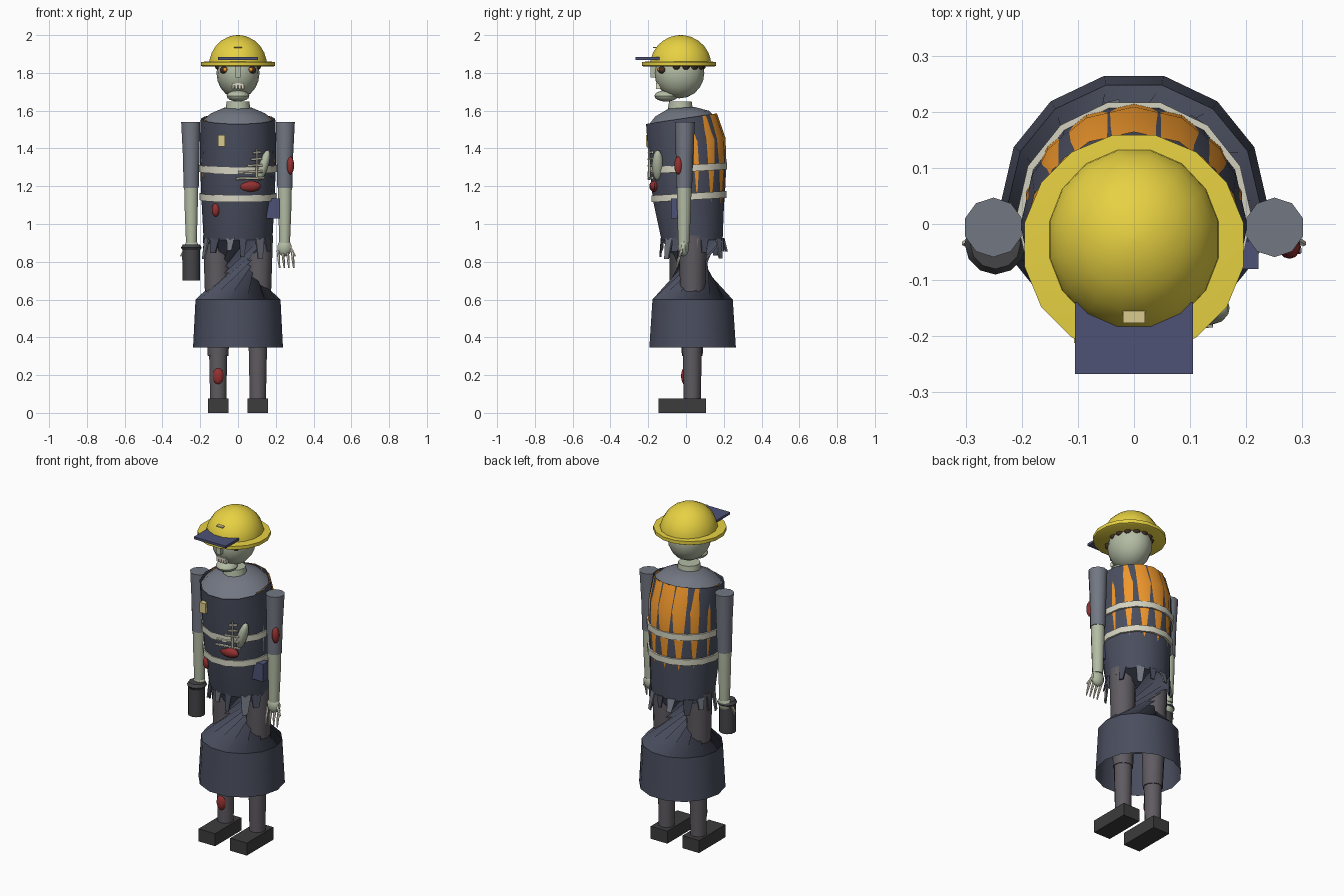
import bpy, bmesh, math, random
from mathutils import Vector

if "Cube" in bpy.data.objects:
    bpy.data.objects.remove(bpy.data.objects["Cube"])
random.seed(4)
mats = {}
COL = dict(navy=(.068, .076, .112), orange=(.87, .31, .025), cream=(.66, .65, .53), skin=(.45, .50, .37),
           sleeve=(.17, .185, .225), trouser=(.115, .105, .12), dark=(.045, .045, .045), steel=(.06, .06, .065),
           red=(.30, .03, .03), blue=(.075, .085, .18), yellow=(.80, .64, .055), hair=(.06, .03, .02),
           tan=(.70, .60, .27), bone=(.72, .69, .56))


def mat(key):
    if key not in mats:
        mats[key] = bpy.data.materials.new(key)
        mats[key].diffuse_color = (*COL[key], 1)
    return mats[key]


def finish(name, bm, color, smooth=True):
    bmesh.ops.recalc_face_normals(bm, faces=bm.faces)
    me = bpy.data.meshes.new(name)
    bm.to_mesh(me)
    bm.free()
    ob = bpy.data.objects.new(name, me)
    bpy.context.collection.objects.link(ob)
    me.materials.append(mat(color))
    if smooth:
        bpy.ops.object.select_all(action='DESELECT')
        ob.select_set(True)
        bpy.context.view_layer.objects.active = ob
        bpy.ops.object.shade_smooth_by_angle(angle=math.radians(40))
    return ob


def loft(name, rings, color, n=14, phase=0.5, caps=True, twist=None):
    """rings: (cx, cy, cz, rx, ry, tilt); twist = (ring index, step offset)"""
    bm = bmesh.new()
    loops = []
    for cx, cy, cz, rx, ry, tilt in rings:
        angs = [(k + phase) * math.tau / n for k in range(n)]
        loops.append([bm.verts.new((cx + rx * math.sin(a), cy + ry * math.cos(a), cz + tilt * math.cos(a)))
                      for a in angs])
    off = 0
    for i in range(len(loops) - 1):
        a, b = loops[i], loops[i + 1]
        s = twist[1] if twist and twist[0] == i else 0
        for k in range(n):
            bm.faces.new((a[k], a[(k + 1) % n], b[(k + 1 + s) % n], b[(k + s) % n]))
    if caps:
        bm.faces.new(loops[0])
        bm.faces.new(loops[-1])
    return finish(name, bm, color)


def tube(name, pts, color, n=10, phase=0):
    return loft(name, [(x, y, z, r, r, 0) for x, y, z, r in pts], color, n, phase)


def ball(name, c, r, color, seg=12, rot=0):
    bm = bmesh.new()
    bmesh.ops.create_uvsphere(bm, u_segments=seg, v_segments=max(6, seg // 2 + 2), radius=1)
    bmesh.ops.scale(bm, vec=r, verts=bm.verts)
    ob = finish(name, bm, color)
    ob.location, ob.rotation_euler = c, (0, rot, 0)
    return ob


def box(name, lo, hi, color, rot=(0, 0, 0)):
    bm = bmesh.new()
    bmesh.ops.create_cube(bm, size=1)
    bmesh.ops.scale(bm, vec=[h - l for l, h in zip(lo, hi)], verts=bm.verts)
    ob = finish(name, bm, color, False)
    ob.location, ob.rotation_euler = [(l + h) / 2 for l, h in zip(lo, hi)], rot
    return ob


def spike(name, a, b, r1, r2, color, n=6):
    a, b = Vector(a), Vector(b)
    bm = bmesh.new()
    bmesh.ops.create_cone(bm, cap_ends=True, segments=n, radius1=r1, radius2=r2, depth=(b - a).length)
    ob = finish(name, bm, color)
    ob.location = (a + b) / 2
    ob.rotation_euler = (b - a).to_track_quat('Z', 'Y').to_euler()
    return ob


# Legs, shoes and trousers
for s, side in ((-1, "right"), (1, "left")):
    x = s * .105
    box(side + "_shoe", (x - .055, -.145, 0), (x + .055, .105, .075), "dark")
    tube(side + "_shin", [(x, .033, .07, .045), (x, .033, .3, .05), (x, .033, .4, .052)], "trouser")
    tube(side + "_thigh", [(x, .033, .3 if s < 0 else .35, .055), (x * 1.03, .035, .6, .066),
                           (x * 1.06, .037, .94, .074)], "trouser", 12)

# Overall body that twists to a pinch above the skirt
loft("overall_torso", [(0, -.028, 1.557, .197, .188, .028), (0, -.002, 1.43, .202, .206, .026),
                       (0, .008, 1.30, .200, .204, .02), (0, .014, 1.14, .194, .194, .014),
                       (0, .032, .915, .182, .166, .0), (0, .035, .60, .225, .218, 0),
                       (0, .035, .345, .238, .235, 0)], "navy", caps=False, twist=(4, 6))
loft("shoulders", [(0, -.028, 1.545, .19, .18, .028), (0, -.02, 1.585, .145, .145, .015),
                   (0, -.025, 1.615, .075, .07, .005)], "sleeve")

# Orange vest lining whose ridges poke through the overall
loft("orange_vest", [(0, -.013, 1.557, .185, .177, .028), (0, .007, 1.43, .197, .202, .026),
                     (0, .012, 1.30, .197, .202, .02), (0, .016, 1.14, .189, .190, .014),
                     (0, .024, 1.04, .180, .172, .008)], "orange", phase=0, caps=False)


# Reflective bands
def band(name, z, cy, r, h=.02):
    loft(name, [(0, cy, z - h, r - .014, r - .014, .012), (0, cy, z - h, r, r, .012),
                (0, cy, z + h, r, r, .012), (0, cy, z + h, r - .014, r - .014, .012)], "cream", caps=False)


band("chest_band", 1.295, .012, .210, .018)
band("waist_band", 1.145, .016, .204, .018)

# Torn hem scraps
for k in range(14):
    a = math.tau * (k + .5) / 14 + random.uniform(-.1, .1)
    c = Vector((.172 * math.sin(a), .035 + .160 * math.cos(a), .925))
    t = Vector((math.cos(a), -math.sin(a), 0)) * random.uniform(.018, .034)
    o = Vector((math.sin(a), math.cos(a), 0))
    low = c + o * random.uniform(-.01, .02) - Vector((0, 0, random.uniform(.06, .12)))
    bm = bmesh.new()
    q = [c - t, c + t, low + t * .8, low - t * .3]
    f = bm.faces.new([bm.verts.new(v) for v in q])
    ext = bmesh.ops.extrude_face_region(bm, geom=[f])
    bmesh.ops.translate(bm, vec=o * .008, verts=[v for v in ext['geom'] if isinstance(v, bmesh.types.BMVert)])
    finish("hem_scrap", bm, "sleeve" if k % 2 else "navy", False)

# Arms and hands
for s, side in ((-1, "right"), (1, "left")):
    x = s * .248
    tube(side + "_sleeve", [(x * 1.01, -.006, 1.54, .053), (x, -.008, 1.36, .046), (x, -.01, 1.19, .042)], "sleeve")
    tube(side + "_forearm", [(x, -.01, 1.21, .039), (x, -.01, 1.1, .037), (x * .995, -.012, .90, .030)], "skin")
    ball(side + "_hand", (s * .246, -.014, .875), (.04, .03, .047), "skin", 10)
    for i in range(4):
        fx = s * (.212 + .025 * i)
        kn = (fx + s * .004, -.04, .81)
        spike(side + "_finger", (fx, -.022, .86), kn, .008, .007, "bone")
        if s > 0:
            spike(side + "_fingertip", kn, (fx + s * .008, -.05, .768), .007, .004, "bone")
    spike(side + "_thumb", (s * .275, -.02, .875), (s * .303, -.035, .83), .009, .005, "bone")
tube("canister", [(-.247, -.04, .70, .047), (-.247, -.04, .862, .047)], "steel", 12)
tube("canister_collar", [(-.247, -.035, .86, .045), (-.247, -.035, .875, .055), (-.247, -.035, .892, .045)], "steel", 12)

# Neck, head and jaw
tube("neck", [(0, -.03, 1.60, .067), (0, -.03, 1.648, .06)], "skin", 12)
ball("head", (0, -.035, 1.80), (.114, .132, .135), "skin", 16)
ball("jaw", (0, -.105, 1.678), (.06, .062, .03), "skin", 12)
box("nose", (-.014, -.187, 1.775), (.014, -.15, 1.835), "skin")
for i in range(4):
    tx = -.033 + i * .0175
    box("tooth", (tx, -.158, 1.715), (tx + .013, -.135, 1.74), "bone")
box("upper_gum", (-.03, -.16, 1.734), (.03, -.125, 1.746), "bone")
for s in (-1, 1):
    ball("eye_socket", (s * .07, -.125, 1.815), (.028, .022, .02), "hair", 10)
    ball("eye", (s * .068, -.143, 1.817), (.012, .01, .01), "orange", 8)
for k in range(9):
    a = math.radians(-100 + 25 * k)
    ball("hair_tuft", (.102 * math.sin(a), -.03 + .113 * math.cos(a), 1.835), (.022, .022, .02), "hair", 8)

# Hard hat with brim and visor
loft("hat_brim", [(0, -.037, 1.833, .19, .19, 0), (0, -.037, 1.838, .199, .199, 0),
                  (0, -.037, 1.858, .199, .199, 0), (0, -.037, 1.861, .15, .15, 0)], "yellow", 16)
loft("hat_dome", [(0, -.028, 1.84 + .16 * math.sin(math.radians(d)), .156 * math.cos(math.radians(d)),
                   .165 * math.cos(math.radians(d)), 0) for d in (0, 12, 25, 40, 55, 70, 82, 89.5)], "yellow", 16)
box("hat_visor", (-.105, -.267, 1.869), (.105, -.14, 1.883), "blue")
box("hat_badge", (-.02, -.176, 1.931), (.02, -.155, 1.938), "tan")

# Wounds, ribs and exposed gut
for c, r in (((.277, -.04, 1.31), (.02, .022, .048)), ((.06, -.168, 1.20), (.062, .026, .03)),
             ((-.118, -.128, 1.075), (.021, .02, .036)), ((-.105, -.008, .195), (.029, .018, .044))):
    ball("wound", c, r, "red", 12)
ball("exposed_flesh", (.135, -.15, 1.31), (.026, .03, .085), "skin", 12, .3)
spike("rib_spine", (.10, -.195, 1.245), (.10, -.195, 1.40), .008, .005, "bone")
for i, (a, b) in enumerate(((-.01, .14), (0, .13), (.05, .13), (.07, .125), (.08, .12))):
    z = 1.24 + i * .034
    spike("rib", (a, -.197, z), (b, -.178, z + .004), .007, .007, "bone")

# Name tag and belt radio
box("chest_tag", (-.107, -.212, 1.41), (-.068, -.18, 1.47), "tan")
box("belt_radio", (.15, -.08, 1.03), (.222, -.03, 1.135), "blue")

for m in bpy.data.materials:
    if m.users and not m.is_grease_pencil:
        m.use_nodes = True
        m.node_tree.nodes["Principled BSDF"].inputs["Base Color"].default_value = m.diffuse_color
